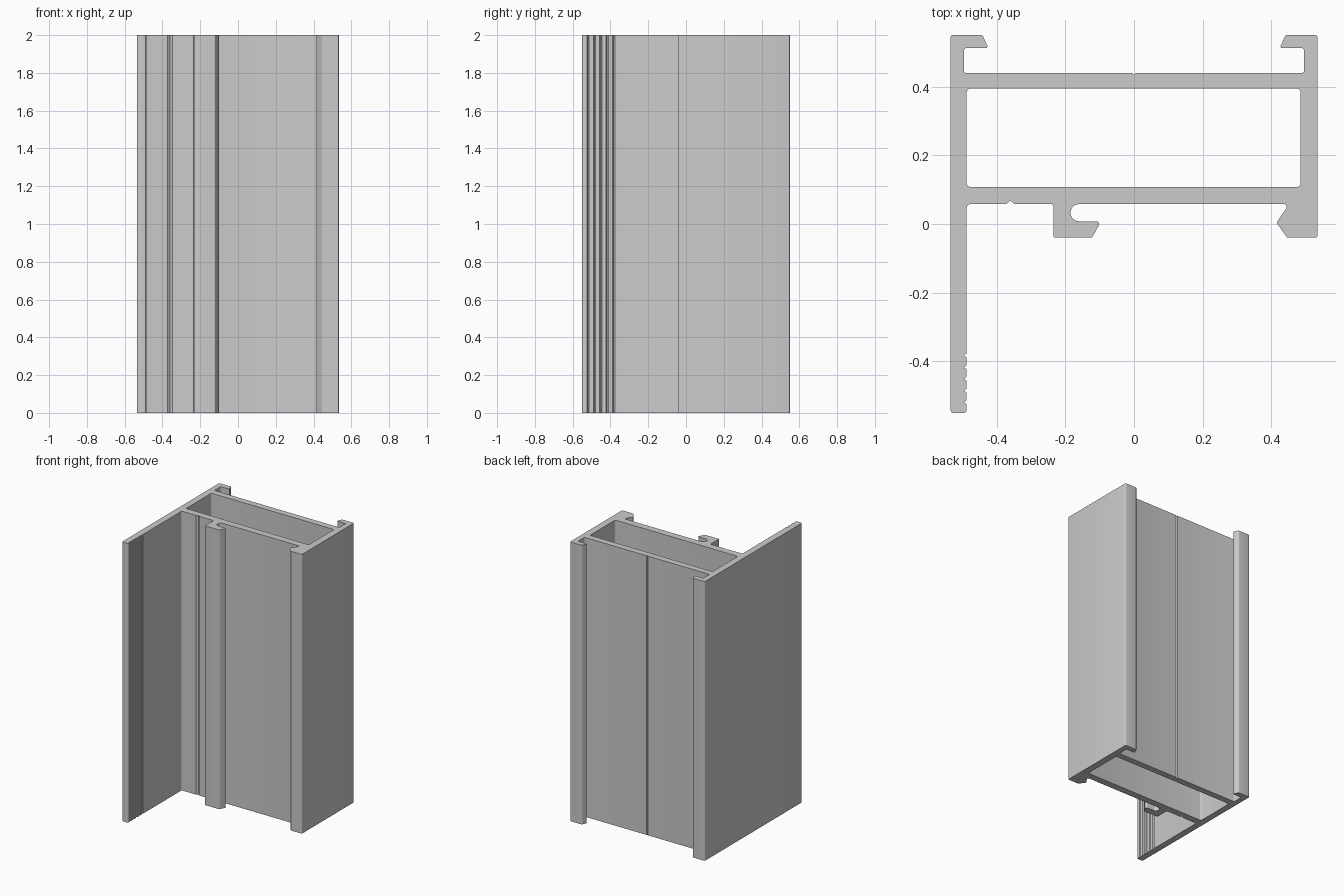
import bpy
import bmesh
import math
from mathutils import Vector

HEIGHT = 2.0
SIDE, INNER, END = 0.534, 0.487, 0.55   # outer side, inner wall face, front/back limits
BACK_WEB, FRONT_WEB, FOOT = 0.44, 0.058, -0.04

cube = bpy.data.objects.get("Cube")
if cube:
    bpy.data.objects.remove(cube, do_unlink=True)


def fillet(corners, steps=4):
    """Turn (x, y, radius) corners into an outline with rounded corners."""
    outline = []
    for i, (x, y, radius) in enumerate(corners):
        here = Vector((x, y))
        if radius == 0:
            outline.append(here)
            continue
        before = (Vector(corners[i - 1][:2]) - here).normalized()
        after = (Vector(corners[(i + 1) % len(corners)][:2]) - here).normalized()
        half = before.angle(after) / 2
        reach = radius / math.tan(half)
        centre = here + (before + after).normalized() * radius / math.sin(half)
        start = here + before * reach - centre
        sweep = start.angle_signed(here + after * reach - centre)
        for k in range(steps + 1):
            a = -sweep * k / steps
            outline.append(centre + Vector((
                start.x * math.cos(a) - start.y * math.sin(a),
                start.x * math.sin(a) + start.y * math.cos(a))))
    return outline


def notch(position, level, half_width, depth, along_x=True):
    """Small V groove, listed in decreasing coordinate order."""
    points = [(position + half_width, level), (position, level + depth),
              (position - half_width, level)]
    return [(a, b, 0) if along_x else (b, a, 0) for a, b in points]


# Back hook on the left of the outline; the other one is its mirror
hook = [(-SIDE, END, 0.006), (-0.441, END, 0.006), (-0.424, 0.512, 0.005),
        (-0.495, 0.512, 0.006), (-0.495, BACK_WEB, 0.006)]
mirrored_hook = [(-x, y, r) for x, y, r in reversed(hook)]

# Angled catch at the front of the right wall
catch = [(SIDE, FOOT, 0.006), (0.446, FOOT, 0.006), (0.415, 0.004, 0.006),
         (0.452, FRONT_WEB, 0.008)]

# J-shaped clip with a round slot under the front web
slot = [(-0.16 + 0.025 * math.cos(a), 0.033 + 0.025 * math.sin(a), 0)
        for a in (math.pi * (0.5 + k / 10) for k in range(11))]
clip = slot + [(-0.096, 0.008, 0.008), (-0.122, FOOT, 0.006),
               (-0.234, FOOT, 0.004), (-0.234, FRONT_WEB, 0.008)]

# Long flange with grip grooves near its tip
grooves = []
for k in range(5):
    grooves += notch(-0.383 - 0.034 * k, -INNER, 0.006, -0.008, along_x=False)
flange = ([(-INNER, FRONT_WEB, 0.01)] + grooves +
          [(-INNER, -END, 0.008), (-SIDE, -END, 0.008)])

back_groove = list(reversed(notch(0, BACK_WEB, 0.006, -0.006)))
front_groove = notch(-0.36, FRONT_WEB, 0.012, 0.01)
outer = fillet(hook + back_groove + mirrored_hook + catch + clip + front_groove + flange)

# Hollow chamber
chamber = fillet([(-INNER, 0.108, 0.01), (-INNER, 0.394, 0.01),
                  (0.485, 0.394, 0.01), (0.485, 0.108, 0.01)])

# Fill the section and extrude it upward
bm = bmesh.new()
edges = []
for outline in (outer, chamber):
    verts = [bm.verts.new((p.x, p.y, 0)) for p in outline]
    edges += [bm.edges.new((v, verts[i - 1])) for i, v in enumerate(verts)]
bmesh.ops.triangle_fill(bm, edges=edges, use_beauty=True)
result = bmesh.ops.extrude_face_region(bm, geom=bm.faces[:], use_keep_orig=True)
top = [g for g in result["geom"] if isinstance(g, bmesh.types.BMVert)]
bmesh.ops.translate(bm, verts=top, vec=(0, 0, HEIGHT))
bmesh.ops.recalc_face_normals(bm, faces=bm.faces[:])

mesh = bpy.data.meshes.new("extruded_profile")
bm.to_mesh(mesh)
bm.free()
profile = bpy.data.objects.new("extruded_profile", mesh)
bpy.context.collection.objects.link(profile)

# Plain grey metal
grey = bpy.data.materials.new("light_grey")
grey.use_nodes = True
colour = (0.6, 0.6, 0.6, 1)
grey.diffuse_color = colour
grey.node_tree.nodes["Principled BSDF"].inputs["Base Color"].default_value = colour
mesh.materials.append(grey)

bpy.context.view_layer.objects.active = profile
profile.select_set(True)
bpy.ops.object.shade_smooth_by_angle(angle=math.radians(30))
